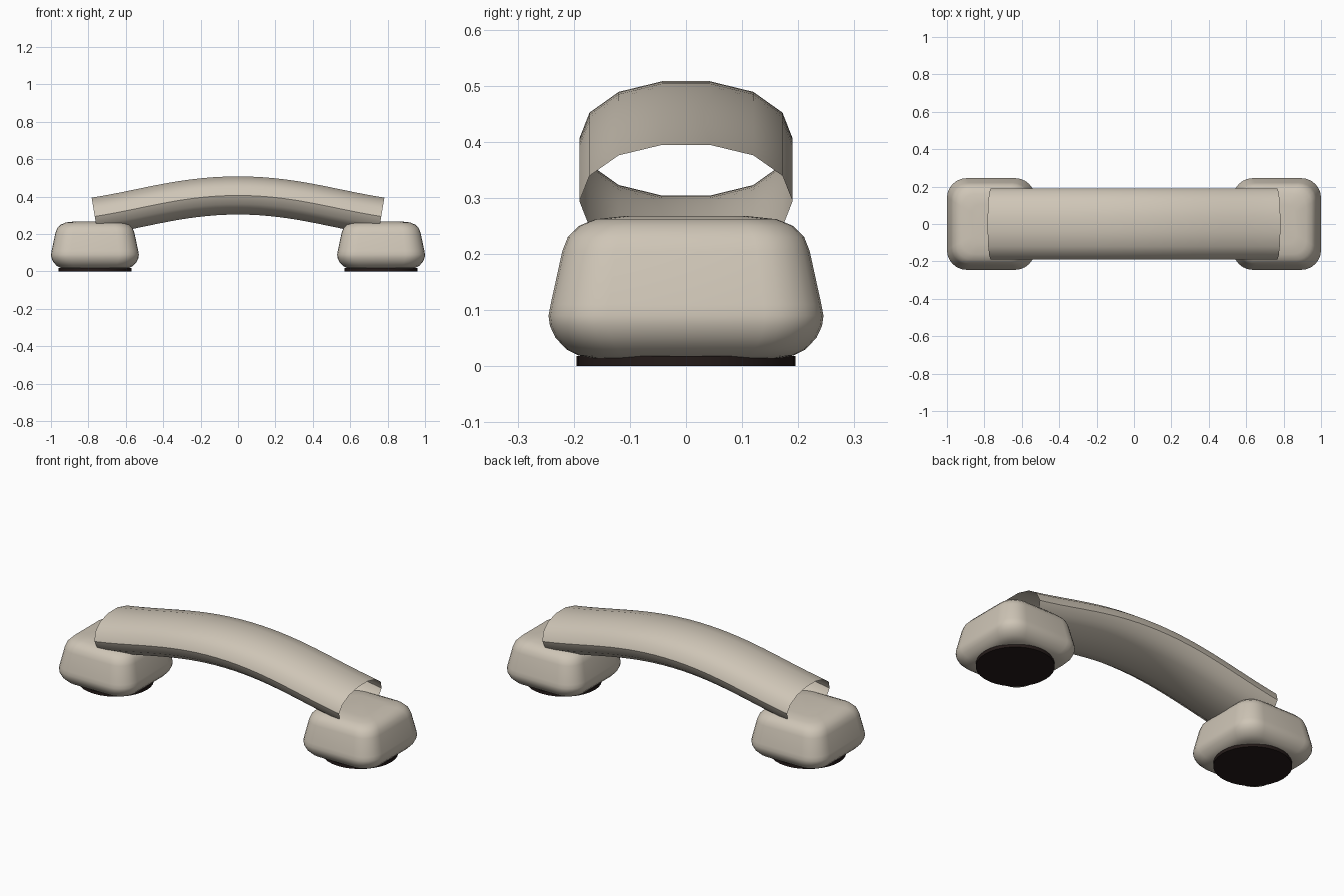
import bpy
import bmesh
import math
from mathutils import Vector
from mathutils.geometry import interpolate_bezier

cube = bpy.data.objects.get("Cube")
if cube:
    bpy.data.objects.remove(cube, do_unlink=True)


def make_material(name, rgb):
    mat = bpy.data.materials.new(name)
    mat.use_nodes = True
    mat.diffuse_color = (*rgb, 1)
    mat.node_tree.nodes["Principled BSDF"].inputs["Base Color"].default_value = (*rgb, 1)
    return mat


beige = make_material("warm beige plastic", (0.62, 0.56, 0.47))
dark = make_material("dark brown pad", (0.018, 0.011, 0.01))


def loft(name, rings, mat, angle, capped):
    """Skin a list of closed rings of points, with optional end caps."""
    bm = bmesh.new()
    loops = [[bm.verts.new(p) for p in ring] for ring in rings]
    for a, b in zip(loops, loops[1:]):
        for i in range(len(a)):
            j = (i + 1) % len(a)
            bm.faces.new((a[i], a[j], b[j], b[i]))
    if capped:
        bm.faces.new(loops[0][::-1])
        bm.faces.new(loops[-1])
    bmesh.ops.recalc_face_normals(bm, faces=bm.faces)
    mesh = bpy.data.meshes.new(name)
    bm.to_mesh(mesh)
    bm.free()
    mesh.materials.append(mat)
    obj = bpy.data.objects.new(name, mesh)
    bpy.context.collection.objects.link(obj)
    bpy.ops.object.select_all(action="DESELECT")
    obj.select_set(True)
    bpy.context.view_layer.objects.active = obj
    bpy.ops.object.shade_smooth_by_angle(angle=math.radians(angle))
    return obj


# Handle: open faceted oval tube swept along an arched path
half_path = interpolate_bezier(Vector((0, 0, 0.406)), Vector((0.3, 0, 0.406)),
                               Vector((0.5, 0, 0.335)), Vector((0.766, 0, 0.294)), 15)
path = [Vector((-p.x, 0, p.z)) for p in half_path[:0:-1]] + list(half_path)

quarter = [(0.19, 0), (0.172, 0.046), (0.12, 0.083), (0.042, 0.102)]
upper = quarter + [(-y, h) for y, h in reversed(quarter)]
section = upper + [(y, -h) for y, h in reversed(upper[1:-1])]

tube = []
for i, p in enumerate(path):
    t = (path[min(i + 1, len(path) - 1)] - path[max(i - 1, 0)]).normalized()
    up = Vector((-t.z, 0, t.x))
    tube.append([p + up * h + Vector((0, y, 0)) for y, h in section])
loft("handle", tube, beige, 40, False)


# Earpiece and mouthpiece: tapered, rounded square cups with round pads
def rounded_rect(cx, scale, z, hx=0.235, hy=0.245, r=0.105, steps=6):
    pts = []
    for k, (sx, sy) in enumerate([(1, 1), (-1, 1), (-1, -1), (1, -1)]):
        for s in range(steps + 1):
            a = math.pi / 2 * (k + s / steps)
            pts.append((cx + scale * (sx * (hx - r) + r * math.cos(a)),
                        scale * (sy * (hy - r) + r * math.sin(a)), z))
    return pts


def circle(cx, r, z, n=32):
    return [(cx + r * math.cos(math.tau * i / n), r * math.sin(math.tau * i / n), z)
            for i in range(n)]


profile = [(0.68, 0.015), (0.78, 0.019), (0.87, 0.03), (0.95, 0.051), (0.99, 0.072),
           (1, 0.09), (0.985, 0.11), (0.9, 0.205), (0.86, 0.23), (0.78, 0.25),
           (0.66, 0.262), (0.43, 0.268)]
for side, name in ((1, "left"), (-1, "right")):
    cx = side * 0.765
    loft(name + "_cup", [rounded_rect(cx, s, z) for s, z in profile], beige, 50, True)
    loft(name + "_pad", [circle(cx, 0.195, z) for z in (0, 0.018)], dark, 40, True)
